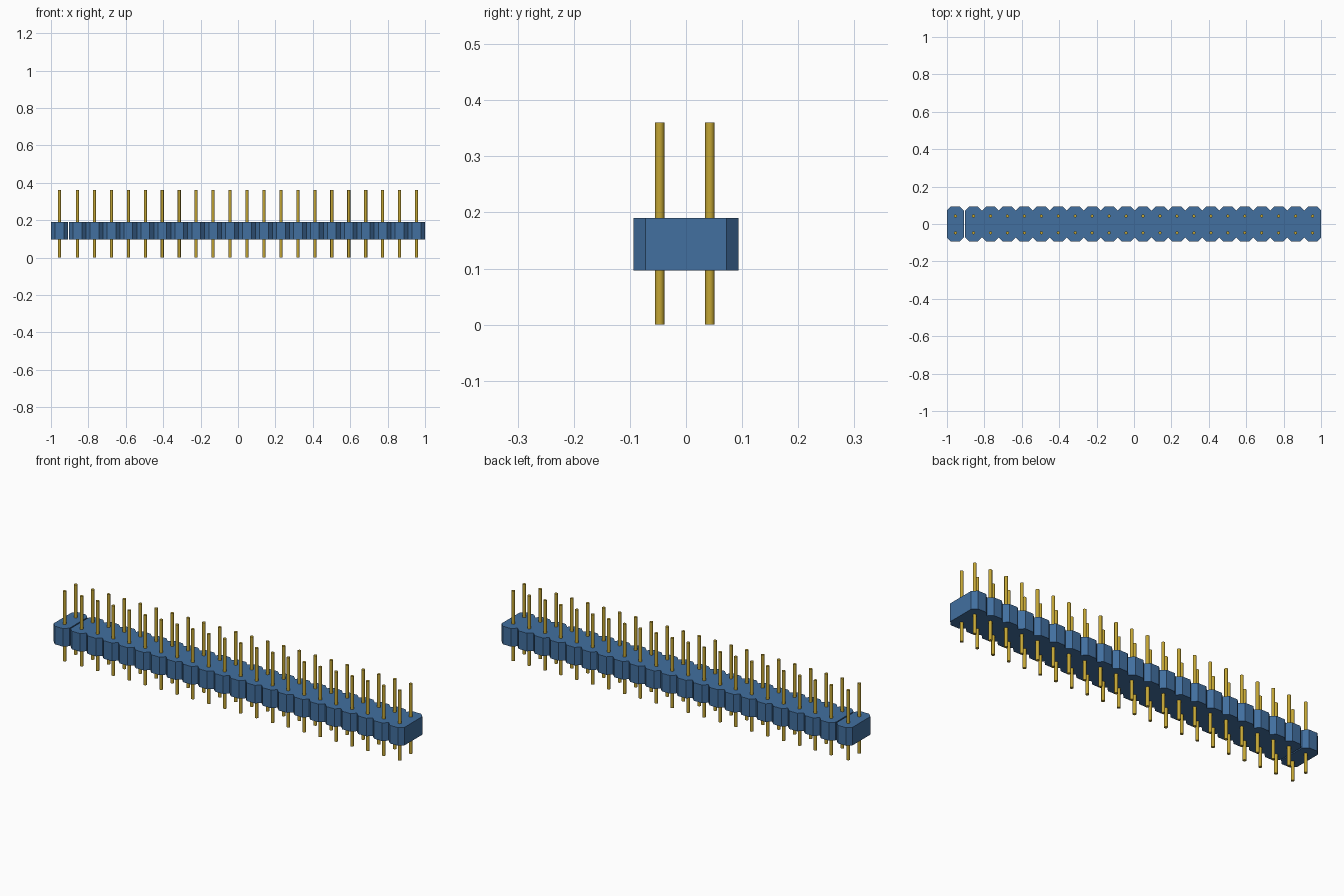
import bpy
import bmesh
import math

cube = bpy.data.objects.get("Cube")
if cube:
    bpy.data.objects.remove(cube, do_unlink=True)

COUNT = 22
GAP = 0.006                      # slit after the first block
PITCH = (2 - GAP) / COUNT
HALF_DEPTH, CHAMFER = 0.094, 0.022
BODY_BOTTOM, BODY_TOP = 0.097, 0.19
PIN_RADIUS, PIN_TOP = 0.0083, 0.36


def make_material(name, color):
    mat = bpy.data.materials.new(name)
    mat.use_nodes = True
    mat.diffuse_color = color
    bsdf = next(n for n in mat.node_tree.nodes if n.type == "BSDF_PRINCIPLED")
    bsdf.inputs["Base Color"].default_value = color
    return mat


def add_object(name, mesh):
    obj = bpy.data.objects.new(name, mesh)
    bpy.context.collection.objects.link(obj)
    return obj


def housing(name, start, units, mat):
    """Prism with a chamfered, scalloped outline, one scallop per unit."""
    edge = [(start, CHAMFER - HALF_DEPTH)]
    for i in range(units):
        x = start + i * PITCH
        edge += [(x + CHAMFER, -HALF_DEPTH),
                 (x + PITCH - CHAMFER, -HALF_DEPTH),
                 (x + PITCH, CHAMFER - HALF_DEPTH)]
    outline = edge + [(x, -y) for x, y in reversed(edge)]
    bm = bmesh.new()
    base = bm.faces.new([bm.verts.new((x, y, BODY_BOTTOM)) for x, y in outline])
    result = bmesh.ops.extrude_face_region(bm, geom=[base], use_keep_orig=True)
    top = [v for v in result["geom"] if isinstance(v, bmesh.types.BMVert)]
    bmesh.ops.translate(bm, verts=top, vec=(0, 0, BODY_TOP - BODY_BOTTOM))
    bmesh.ops.recalc_face_normals(bm, faces=bm.faces)
    mesh = bpy.data.meshes.new(name)
    bm.to_mesh(mesh)
    bm.free()
    mesh.materials.append(mat)
    return add_object(name, mesh)


blue = make_material("blue plastic", (0.054, 0.16, 0.35, 1))
gold = make_material("gold metal", (0.55, 0.38, 0.035, 1))

# Housing: a single end block and the long strip
housing("end_block", -1, 1, blue)
housing("block_strip", -1 + PITCH + GAP, COUNT - 1, blue)

# Round pin shared by both rows, smooth round the side with flat ends
bm = bmesh.new()
bmesh.ops.create_cone(bm, cap_ends=True, segments=16, radius1=PIN_RADIUS,
                      radius2=PIN_RADIUS, depth=PIN_TOP)
bmesh.ops.translate(bm, verts=bm.verts, vec=(0, 0, PIN_TOP / 2))
for face in bm.faces:
    face.smooth = abs(face.normal.z) < 0.5
for e in bm.edges:
    e.smooth = all(f.smooth for f in e.link_faces)
pin_mesh = bpy.data.meshes.new("pin")
bm.to_mesh(pin_mesh)
bm.free()
pin_mesh.materials.append(gold)

# Two rows of pins
for row, y in (("front", -0.047), ("back", 0.0425)):
    for i in range(COUNT):
        x = -1 + (i + 0.5) * PITCH + (GAP if i else 0)
        add_object(f"{row}_pin_{i + 1}", pin_mesh).location = (x, y, 0)
